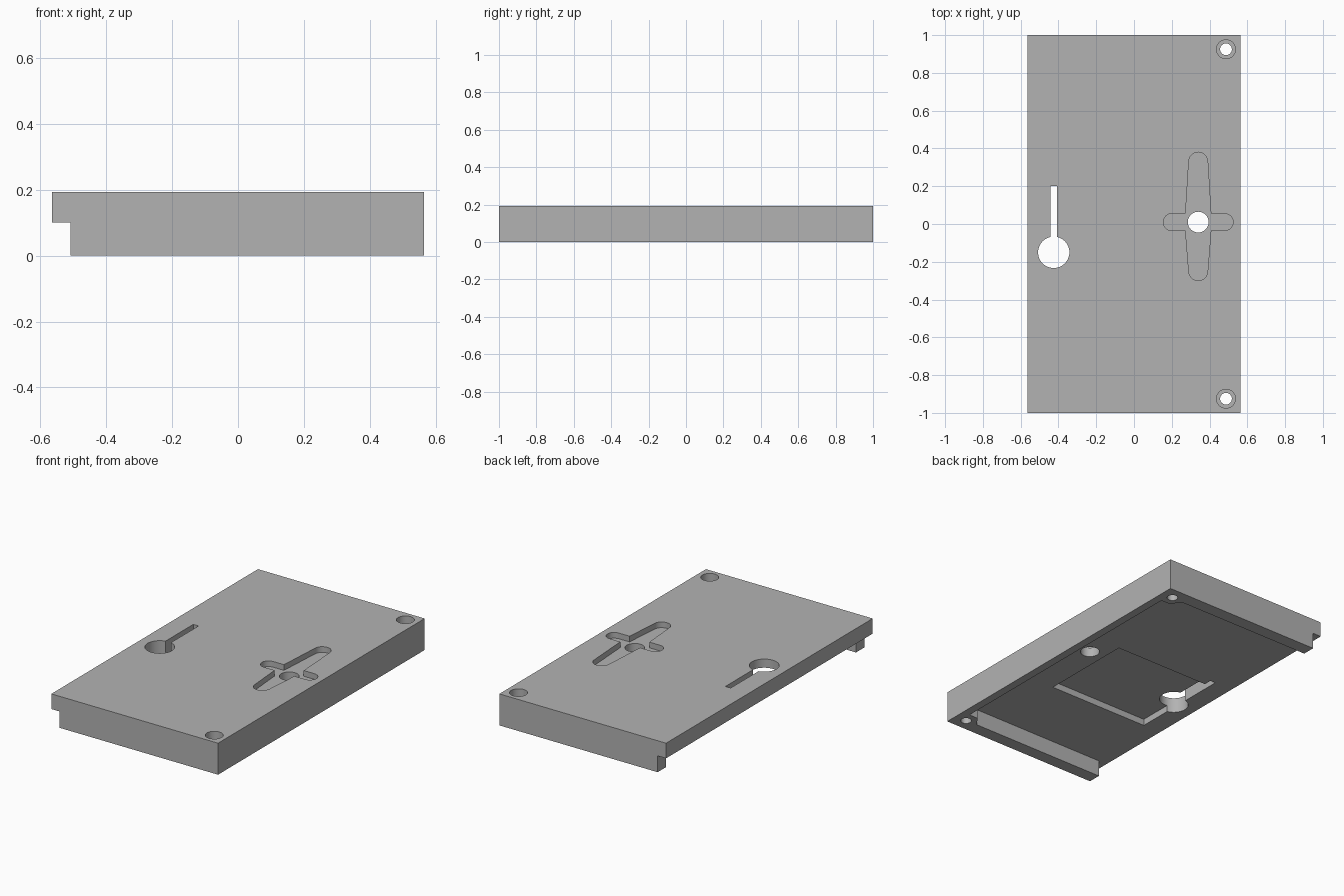
import bpy
import bmesh
import math

cube = bpy.data.objects.get("Cube")
if cube:
    bpy.data.objects.remove(cube, do_unlink=True)

TOP, FLOOR = 0.193, 0.1
HALF_X, HALF_Y = 0.565, 1.0

grey = bpy.data.materials.new("plain_grey")
grey.use_nodes = True
colour = (0.45, 0.45, 0.45, 1)
grey.diffuse_color = colour
grey.node_tree.nodes["Principled BSDF"].inputs["Base Color"].default_value = colour


def prism(name, outline, z0, z1):
    """Extrude a flat outline between two heights."""
    bm = bmesh.new()
    face = bm.faces.new([bm.verts.new((x, y, z0)) for x, y in outline])
    new = bmesh.ops.extrude_face_region(bm, geom=[face])["geom"]
    verts = [v for v in new if isinstance(v, bmesh.types.BMVert)]
    bmesh.ops.translate(bm, verts=verts, vec=(0, 0, z1 - z0))
    bmesh.ops.recalc_face_normals(bm, faces=bm.faces)
    mesh = bpy.data.meshes.new(name)
    bm.to_mesh(mesh)
    bm.free()
    mesh.materials.append(grey)
    obj = bpy.data.objects.new(name, mesh)
    bpy.context.collection.objects.link(obj)
    return obj


def arc(cx, cy, r, start, end, steps=12):
    angles = [math.radians(start + (end - start) * i / steps) for i in range(steps + 1)]
    return [(cx + r * math.cos(a), cy + r * math.sin(a)) for a in angles]


def circle(cx, cy, r):
    return arc(cx, cy, r, 0, 360, 48)[:-1]


def rect(x0, x1, y0, y1):
    return [(x0, y0), (x1, y0), (x1, y1), (x0, y1)]


plate = prism("cover_plate", rect(-HALF_X, HALF_X, -HALF_Y, HALF_Y), 0, TOP)


def cut(outline, z0, z1):
    cutter = prism("cutter", outline, z0, z1)
    cutter.hide_render = True
    mod = plate.modifiers.new("cut", 'BOOLEAN')
    mod.operation = 'DIFFERENCE'
    mod.solver = 'EXACT'
    mod.object = cutter
    bpy.context.view_layer.objects.active = plate
    bpy.ops.object.modifier_apply(modifier=mod.name)
    bpy.data.objects.remove(cutter, do_unlink=True)


# Underside recess, open on one long side, leaving rails and screw bosses
half = [(-0.7, 1.1), (-0.508, 1.1), (-0.508, 0.92), (0.41, 0.92), (0.455, 0.86), (0.515, 0.86)]
cut([(x, -y) for x, y in half] + half[::-1], -0.1, FLOOR)

# Deeper rectangular pocket in the underside
cut(rect(-0.443, 0.24, -0.44, 0.15), 0.05, 0.14)

# Keyhole: round opening with a narrow slot
kx, ky, kr, w = -0.425, -0.15, 0.083, 0.018
a = math.degrees(math.asin(w / kr))
cut(arc(kx, ky, kr, 90 + a, 450 - a, 48) + [(kx + w, 0.2), (kx - w, 0.2)], -0.1, 0.3)

# Cross-shaped shallow pocket with rounded, tapering arms
cx, cy, r, long_r, root = 0.34, 0.01, 0.045, 0.05, 0.067
cross = (arc(0.48, cy, r, -90, 90) + [(cx + root, cy + r)]
         + arc(cx, 0.33, long_r, 0, 180) + [(cx - root, cy + r)]
         + arc(0.2, cy, r, 90, 270) + [(cx - root, cy - r)]
         + arc(cx, -0.25, long_r, 180, 360) + [(cx + root, cy - r)])
cut(cross, TOP - 0.035, 0.3)
cut(circle(cx, cy, 0.055), -0.1, 0.3)

# Counterbored screw holes
for side in (-1, 1):
    cut(circle(0.487, side * 0.925, 0.05), 0.09, 0.3)
    cut(circle(0.487, side * 0.925, 0.031), -0.1, 0.3)

bpy.ops.object.select_all(action='DESELECT')
plate.select_set(True)
bpy.context.view_layer.objects.active = plate
bpy.ops.object.shade_smooth_by_angle(angle=math.radians(30))
